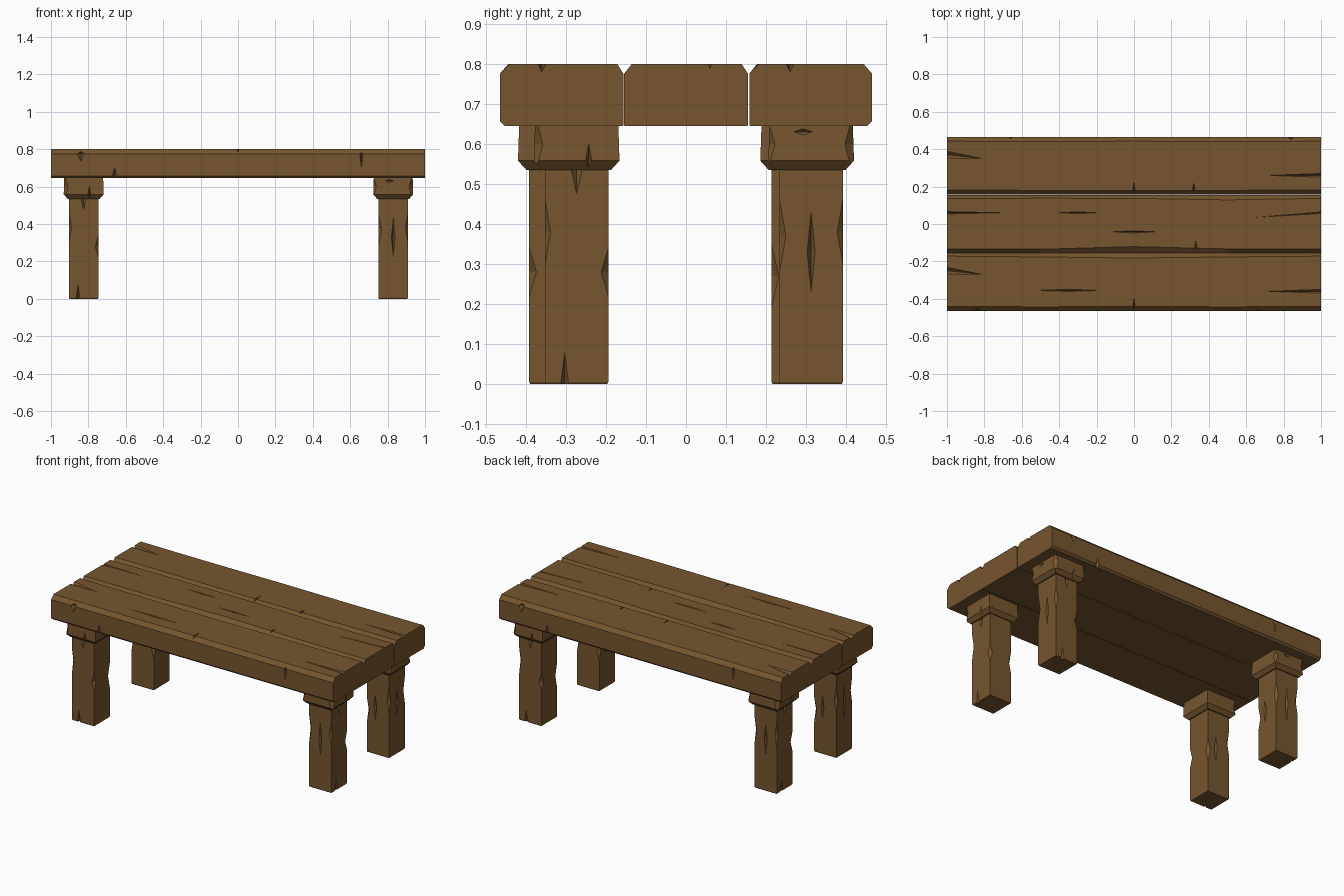
import bpy, bmesh, math
from mathutils import Matrix, Vector

if "Cube" in bpy.data.objects:
    bpy.data.objects.remove(bpy.data.objects["Cube"])

wood = bpy.data.materials.new("brown wood")
wood.diffuse_color = (0.18, 0.093, 0.028, 1)
wood.use_nodes = True
wood.node_tree.nodes["Principled BSDF"].inputs["Base Color"].default_value = wood.diffuse_color


def make(name, bm):
    bmesh.ops.recalc_face_normals(bm, faces=bm.faces)
    me = bpy.data.meshes.new(name)
    bm.to_mesh(me)
    bm.free()
    ob = bpy.data.objects.new(name, me)
    bpy.context.collection.objects.link(ob)
    me.materials.append(wood)
    return ob


def loft(rings):
    """Closed solid through a list of equal-length rings of points."""
    bm = bmesh.new()
    vs = [[bm.verts.new(p) for p in r] for r in rings]
    n = len(vs[0])
    for a, b in zip(vs, vs[1:]):
        for i in range(n):
            bm.faces.new((a[i], a[(i + 1) % n], b[(i + 1) % n], b[i]))
    bm.faces.new(vs[0])
    bm.faces.new(vs[-1])
    return bm


def carve(ob, cuts):
    """Cut long diamond-shaped cracks and chips: (centre, radii, z turn)."""
    bm = bmesh.new()
    for c, r, turn in cuts:
        m = (Matrix.Translation(c) @ Matrix.Rotation(math.radians(turn), 4, 'Z')
             @ Matrix.Diagonal((*r, 1)))
        p = [bm.verts.new(m @ Vector(v)) for v in
             ((1, 0, 0), (0, 1, 0), (-1, 0, 0), (0, -1, 0), (0, 0, 1), (0, 0, -1))]
        for i in range(4):
            bm.faces.new((p[i], p[(i + 1) % 4], p[4]))
            bm.faces.new((p[(i + 1) % 4], p[i], p[5]))
    cutter = make("crack_cutter", bm)
    cutter.hide_render = True
    mod = ob.modifiers.new("cracks", 'BOOLEAN')
    mod.operation, mod.solver, mod.object = 'DIFFERENCE', 'EXACT', cutter
    dg = bpy.context.evaluated_depsgraph_get()
    ob.data = bpy.data.meshes.new_from_object(ob.evaluated_get(dg))
    ob.modifiers.clear()
    bpy.data.objects.remove(cutter)


def plank(name, y0, y1, left, right, base, cuts):
    """Plank along x; left/right are top bevel widths at stations along it."""
    rings = []
    for i, (l, r) in enumerate(zip(left, right)):
        x = -1 + 2 * i / (len(left) - 1)
        bl, br = base
        rings.append([(x, y0 + bl, 0.645), (x, y1 - br, 0.645), (x, y1, 0.645 + br),
                      (x, y1, 0.775), (x, y1 - r, 0.80), (x, y0 + l, 0.80),
                      (x, y0, 0.775), (x, y0, 0.645 + bl)])
    carve_me = make(name, loft(rings))
    carve(carve_me, cuts)


# table top planks
T = 0.80
plank("front_plank", -0.465, -0.156, [.025, .022, .025, .022, .025],
      [.016, .020, .026, .020, .016], (0.012, 0.002),
      [((-1, -0.25, T), (.19, .018, .02), -6), ((1, -0.36, T), (.29, .010, .02), 0),
       ((-0.35, -0.355, T), (.17, .006, .012), 0), ((0, -0.44, T), (.006, .05, .02), 0),
       ((-0.84, -0.465, 0.775), (.02, .02, .04), 0),
       ((-0.66, -0.465, 0.645), (.014, .02, .06), 0),
       ((0.66, -0.465, 0.76), (.008, .015, .06), 0)])
plank("middle_plank", -0.155, 0.155, [.022, .020, .034, .022, .020],
      [.020, .017, .018, .026, .018], (0.002, 0.002),
      [((-1, 0.06, T), (.29, .006, .02), 0), ((-0.3, 0.06, T), (.1, .005, .012), 0),
       ((0, -0.042, T), (.12, .006, .012), 0), ((1, 0.06, T), (.36, .004, .012), 4),
       ((0.33, -0.12, T), (.005, .03, .02), 0)])
plank("back_plank", 0.158, 0.465, [.024, .022, .020, .022, .024],
      [.022, .025, .022, .025, .022], (0.002, 0.012),
      [((-1, 0.37, T), (.19, .018, .02), -6), ((1, 0.26, T), (.29, .010, .02), 0),
       ((0, 0.18, T), (.006, .05, .02), 0), ((0.32, 0.19, T), (.007, .03, .02), 0),
       ((0.84, 0.465, 0.775), (.02, .02, .04), 0),
       ((0.66, 0.465, 0.645), (.014, .02, .06), 0),
       ((-0.66, 0.465, 0.76), (.008, .015, .06), 0)])


def square(h, z, dx=0, dy=0):
    return [(-h + dx, -h + dy, z), (h + dx, -h + dy, z), (h + dx, h + dy, z), (-h + dx, h + dy, z)]


# each leg and its capital is a turned copy of the same carved design
H = 0.079
for name, x, y, turn in (("front_right", 0.83, -0.273, 0), ("back_right", 0.83, 0.3125, 90),
                         ("back_left", -0.825, 0.2925, 180), ("front_left", -0.825, -0.3125, 270)):
    leg = make(name + "_leg", loft([square(H - .003, 0), square(H, .006), square(H, 0.56)]))
    carve(leg, [((0, -H, 0.33), (.010, .018, .10), 0), ((H, -0.03, 0), (.018, .010, .08), 0),
                ((H, 0, 0.545), (.02, .016, .07), 0), ((-H, 0.02, 0.3), (.012, .010, .08), 0),
                ((-H, -H, 0.37), (.016, .016, .09), 0), ((H, -H, 0.38), (.014, .014, .08), 0),
                ((H, H, 0.28), (.018, .018, .06), 0), ((-H, H, 0.27), (.018, .018, .08), 0)])
    cap = make(name + "_capital", loft([square(0.086, 0.535), square(0.107, 0.558),
                                        square(0.104, 0.647)]))
    carve(cap, [((0.107, 0.03, 0.555), (.02, .008, .05), 0),
                ((-0.02, -0.107, 0.63), (.03, .012, .01), 0),
                ((-0.106, -0.106, 0.60), (.016, .016, .06), 0),
                ((0.106, -0.106, 0.60), (.022, .022, .09), 0)])
    for ob in (leg, cap):
        ob.location = (x, y, 0)
        ob.rotation_euler.z = math.radians(turn)
